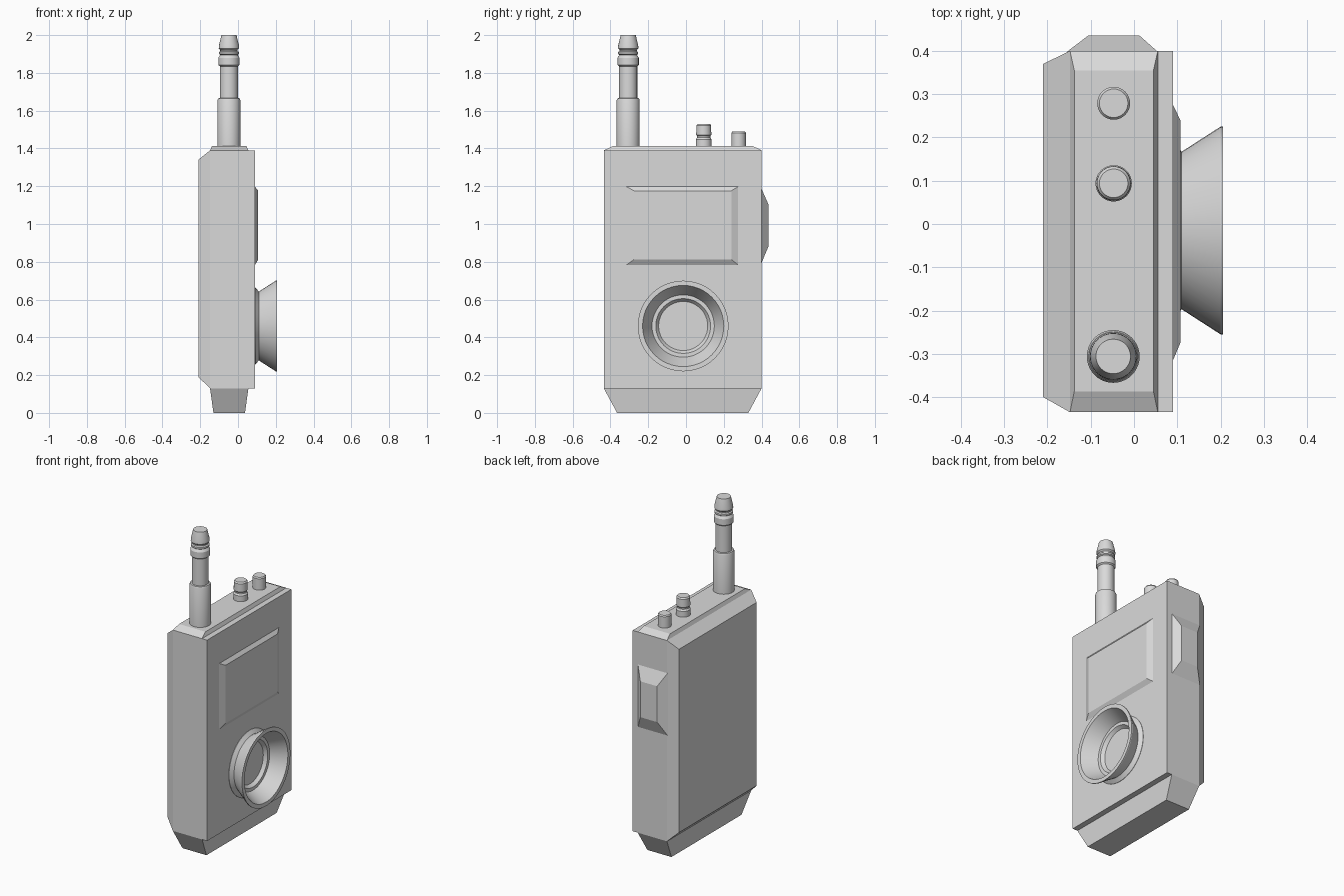
import bpy, bmesh, math
from mathutils import Matrix, Vector

if "Cube" in bpy.data.objects:
    bpy.data.objects.remove(bpy.data.objects["Cube"])

grey = bpy.data.materials.new("plain_grey")
grey.diffuse_color = (0.7, 0.7, 0.7, 1)
grey.use_nodes = True
grey.node_tree.nodes["Principled BSDF"].inputs["Base Color"].default_value = grey.diffuse_color


def finish(name, bm, smooth=False):
    bmesh.ops.recalc_face_normals(bm, faces=bm.faces)
    me = bpy.data.meshes.new(name)
    bm.to_mesh(me)
    bm.free()
    me.materials.append(grey)
    ob = bpy.data.objects.new(name, me)
    bpy.context.collection.objects.link(ob)
    if smooth:
        bpy.context.view_layer.objects.active = ob
        ob.select_set(True)
        bpy.ops.object.shade_smooth_by_angle(angle=math.radians(30))
        ob.select_set(False)
    return ob


def loft(name, axis, sections):
    """Stack rectangles along an axis: (position, a0, a1, b0, b1),
    where a and b are the two other axes in x, y, z order."""
    bm = bmesh.new()
    rings = []
    for p, a0, a1, b0, b1 in sections:
        ring = []
        for a, b in ((a0, b0), (a1, b0), (a1, b1), (a0, b1)):
            co = [a, b]
            co.insert(axis, p)
            ring.append(bm.verts.new(co))
        rings.append(ring)
    for r, s in zip(rings, rings[1:]):
        for i in range(4):
            j = (i + 1) % 4
            bm.faces.new((r[i], r[j], s[j], s[i]))
    bm.faces.new(rings[0])
    bm.faces.new(rings[-1])
    return finish(name, bm)


def lathe(name, profile, origin, along_x=False, sides=40):
    """Turn (radius, height) points around z, or around x; ends are capped."""
    bm = bmesh.new()
    rot = Matrix.Rotation(math.pi / 2, 3, 'Y') if along_x else Matrix.Identity(3)
    rings = []
    for r, h in profile:
        ring = []
        for i in range(sides):
            t = 2 * math.pi * i / sides
            co = rot @ Vector((r * math.cos(t), r * math.sin(t), h))
            ring.append(bm.verts.new(co + Vector(origin)))
        rings.append(ring)
    for r, s in zip(rings, rings[1:]):
        for i in range(sides):
            j = (i + 1) % sides
            bm.faces.new((r[i], r[j], s[j], s[i]))
    bm.faces.new(rings[0])
    bm.faces.new(rings[-1])
    return finish(name, bm, True)


# Case with a bevelled back panel
loft("case", 0, [(-0.21, -0.40, 0.37, 0.19, 1.34),
                 (-0.148, -0.435, 0.40, 0.13, 1.39),
                 (0.09, -0.435, 0.40, 0.13, 1.39)])

# Tapered foot and top cap
loft("foot", 2, [(0, -0.13, 0.037, -0.365, 0.33),
                 (0.13, -0.148, 0.055, -0.435, 0.40)])
loft("top_cap", 2, [(1.39, -0.148, 0.055, -0.435, 0.40),
                    (1.412, -0.138, 0.045, -0.387, 0.355)])

# Raised screen and side button
loft("screen", 0, [(0.088, -0.32, 0.28, 0.78, 1.20),
                   (0.107, -0.275, 0.24, 0.812, 1.176)])
loft("side_button", 1, [(0.398, -0.155, 0.055, 0.79, 1.19),
                        (0.436, -0.105, 0.012, 0.88, 1.105)])

# Flared speaker horn on the wide face
lathe("speaker_horn", [(0.205, 0.085), (0.205, 0.092), (0.182, 0.11), (0.24, 0.20),
                       (0.24, 0.206), (0.215, 0.206), (0.165, 0.115),
                       (0.145, 0.115), (0.13, 0.095)],
      (0, -0.015, 0.46), along_x=True, sides=48)

# Stepped antenna with grooved tip
lathe("antenna", [(0.061, 1.40), (0.061, 1.655), (0.057, 1.665), (0.048, 1.667),
                  (0.048, 1.835), (0.056, 1.842), (0.056, 1.88), (0.050, 1.89),
                  (0.046, 1.895), (0.053, 1.90), (0.053, 1.91), (0.046, 1.915),
                  (0.046, 1.922), (0.054, 1.93), (0.053, 1.945), (0.040, 2.0)],
      (-0.048, -0.306, 0))

# Two top controls
lathe("volume_knob", [(0.042, 1.40), (0.042, 1.448), (0.035, 1.458), (0.035, 1.466),
                      (0.040, 1.472), (0.039, 1.522), (0.033, 1.53)],
      (-0.047, 0.094, 0), sides=32)
lathe("top_button", [(0.038, 1.40), (0.038, 1.483), (0.033, 1.49)],
      (-0.047, 0.279, 0), sides=32)
